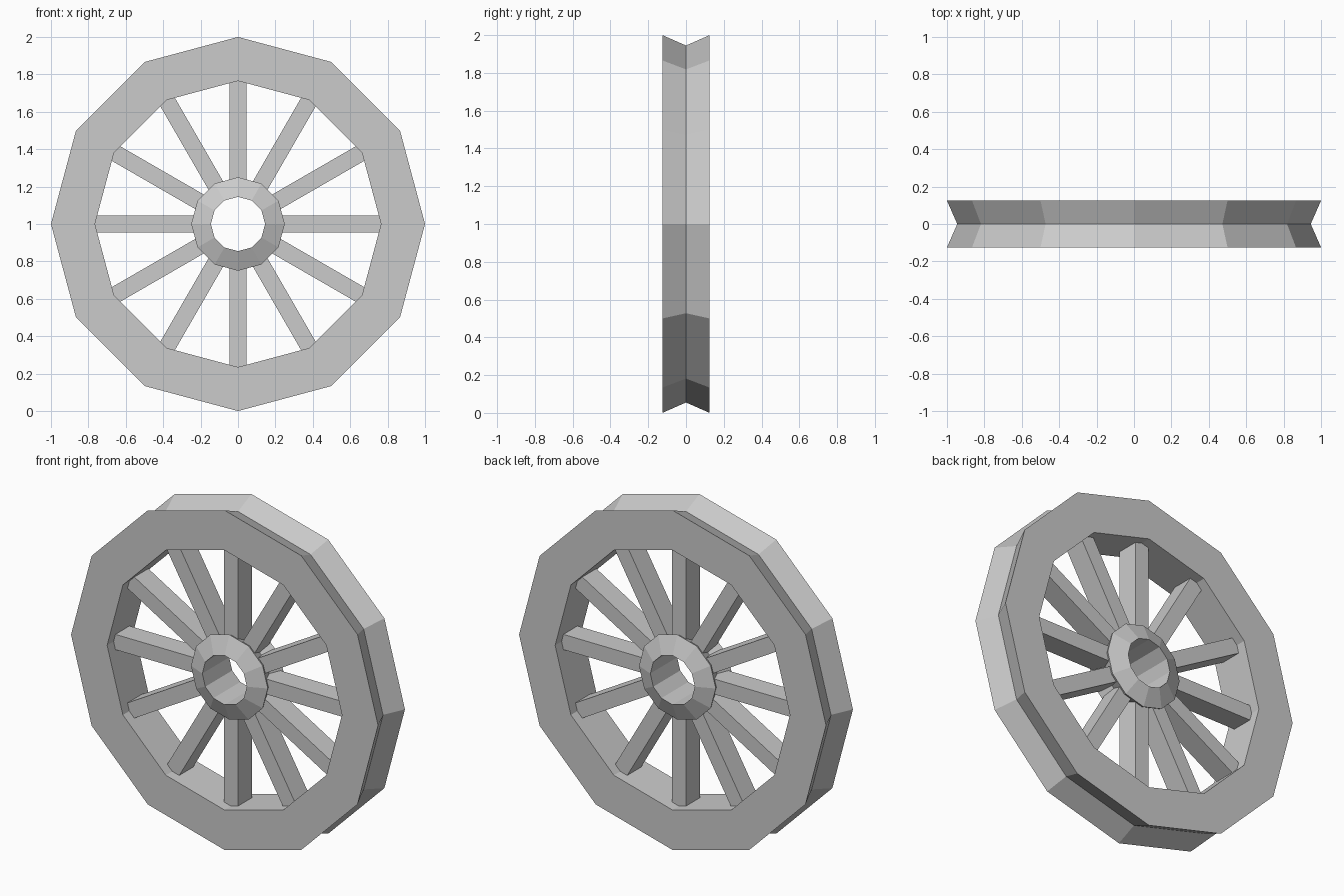
import bpy, bmesh, math
from mathutils import Matrix, Vector

if "Cube" in bpy.data.objects:
    bpy.data.objects.remove(bpy.data.objects["Cube"])

SIDES = 12
CENTRE = Vector((0, 0, 1))


def finish(name, bm):
    bmesh.ops.recalc_face_normals(bm, faces=bm.faces)
    mesh = bpy.data.meshes.new(name)
    bm.to_mesh(mesh)
    bm.free()
    obj = bpy.data.objects.new(name, mesh)
    obj.location = CENTRE
    bpy.context.collection.objects.link(obj)
    return obj


def lathe(name, profile):
    """Sweep a closed (radius, y) profile around the axle in flat facets."""
    bm = bmesh.new()
    rings = []
    for i in range(SIDES):
        a = math.tau * i / SIDES
        rings.append([bm.verts.new((r * math.cos(a), y, r * math.sin(a)))
                      for r, y in profile])
    n = len(profile)
    for i in range(SIDES):
        p, q = rings[i], rings[(i + 1) % SIDES]
        for j in range(n):
            k = (j + 1) % n
            bm.faces.new((p[j], p[k], q[k], q[j]))
    return finish(name, bm)


# Rim with a V groove around the tread
lathe("rim", [(0.765, -0.125), (1.0, -0.125), (0.945, 0),
              (1.0, 0.125), (0.765, 0.125)])

# Hub: sloped collars front and back, a groove between, open axle hole
lathe("hub", [(0.145, -0.125), (0.25, -0.08), (0.215, 0),
              (0.25, 0.08), (0.145, 0.125)])

# Spokes: square bars running from the hub into the rim
inner, outer = 0.18, 0.79
for i in range(SIDES):
    bm = bmesh.new()
    bmesh.ops.create_cube(bm, size=1)
    bm.transform(Matrix.Rotation(math.tau * i / SIDES, 4, 'Y')
                 @ Matrix.Translation(((inner + outer) / 2, 0, 0))
                 @ Matrix.Diagonal((outer - inner, 0.13, 0.09, 1)))
    finish(f"spoke_{i + 1:02d}", bm)
